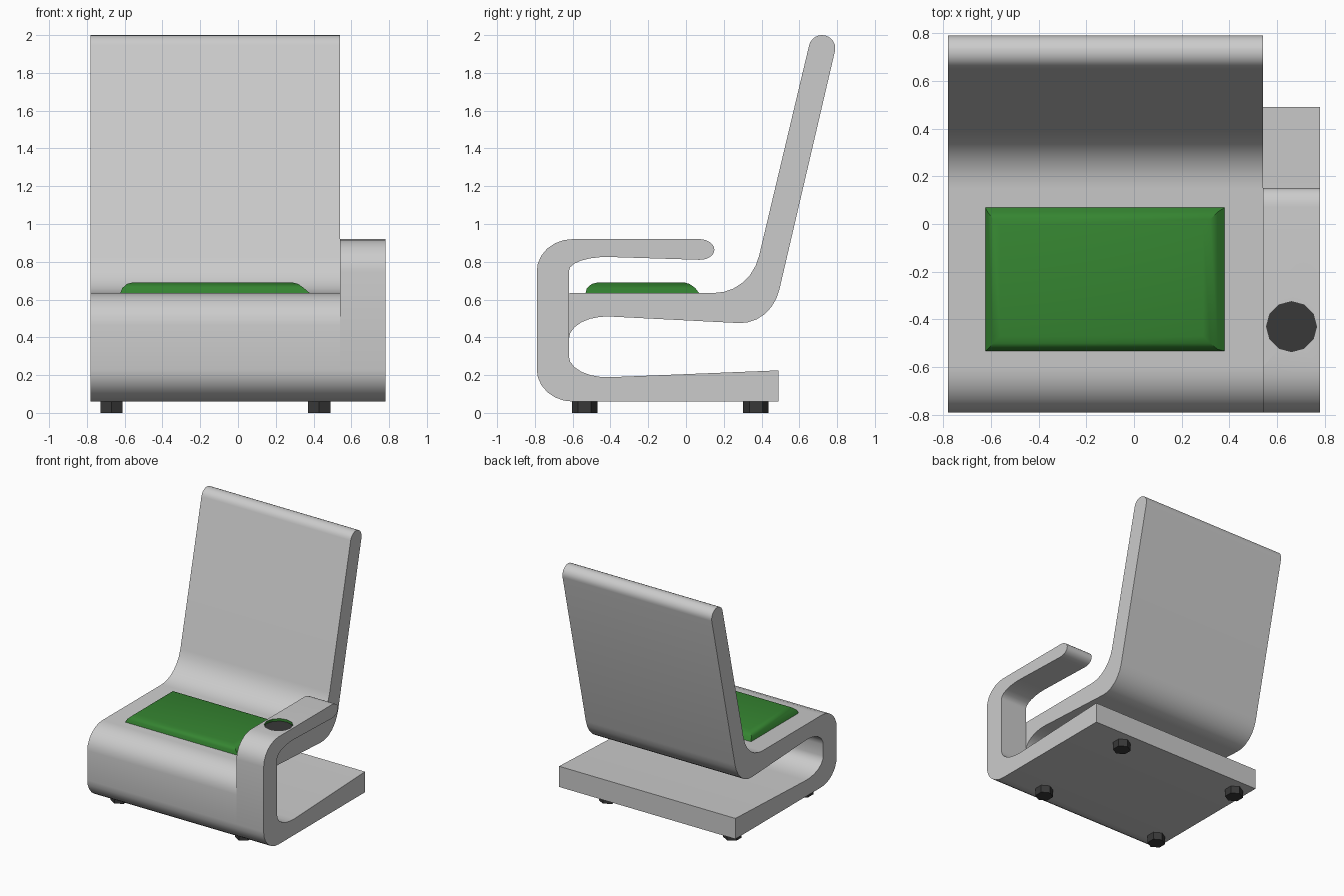
import bpy, bmesh, math
from mathutils import Vector

cube = bpy.data.objects.get("Cube")
if cube:
    bpy.data.objects.remove(cube, do_unlink=True)


def material(name, rgb):
    m = bpy.data.materials.new(name)
    m.use_nodes = True
    m.diffuse_color = (*rgb, 1)
    m.node_tree.nodes["Principled BSDF"].inputs["Base Color"].default_value = (*rgb, 1)
    return m


GREY = material("light grey", (0.6, 0.6, 0.6))
GREEN = material("cushion green", (0.035, 0.23, 0.03))
DARK = material("dark rubber", (0.04, 0.04, 0.04))


def finish(name, bm, mats, angle=40):
    bmesh.ops.recalc_face_normals(bm, faces=bm.faces)
    mesh = bpy.data.meshes.new(name)
    bm.to_mesh(mesh)
    bm.free()
    for m in mats:
        mesh.materials.append(m)
    obj = bpy.data.objects.new(name, mesh)
    bpy.context.collection.objects.link(obj)
    shade(obj, angle)
    return obj


def shade(obj, angle):
    bpy.ops.object.select_all(action="DESELECT")
    obj.select_set(True)
    bpy.context.view_layer.objects.active = obj
    bpy.ops.object.shade_smooth_by_angle(angle=math.radians(angle))


def rounded(corners, steps=6):
    """Each corner is (y, z) or (y, z, trim before, trim after)."""
    pts = []
    for i, c in enumerate(corners):
        p = Vector(c[:2])
        if len(c) == 2:
            pts.append(p)
            continue
        to_prev = (Vector(corners[i - 1][:2]) - p).normalized()
        to_next = (Vector(corners[(i + 1) % len(corners)][:2]) - p).normalized()
        a, b = p + to_prev * c[2], p + to_next * c[3]
        w = math.sin(to_prev.angle(to_next) / 2)
        for k in range(steps + 1):
            t = k / steps
            ka, kp, kb = (1 - t) ** 2, 2 * w * t * (1 - t), t * t
            pts.append((a * ka + p * kp + b * kb) / (ka + kp + kb))
    return pts


def loft(bm, rings):
    """Join equal rings of points into a closed solid."""
    rows = [[bm.verts.new(p) for p in ring] for ring in rings]
    for lo, hi in zip(rows, rows[1:]):
        for i in range(len(lo)):
            j = (i + 1) % len(lo)
            bm.faces.new((lo[i], lo[j], hi[j], hi[i]))
    bm.faces.new(rows[0])
    bm.faces.new(rows[-1])


def extrude_x(name, corners, x0, x1):
    bm = bmesh.new()
    pts = rounded(corners)
    loft(bm, [[(x, p.x, p.y) for p in pts] for x in (x0, x1)])
    return finish(name, bm, [GREY])


def disc(x, y, r, sides):
    turns = [2 * math.pi * k / sides for k in range(sides)]
    return [(x + r * math.sin(a), y + r * math.cos(a)) for a in turns]


def cylinder(name, x, y, r, z0, z1, sides, mats):
    bm = bmesh.new()
    loft(bm, [[(*p, z) for p in disc(x, y, r, sides)] for z in (z0, z1)])
    return finish(name, bm, mats, 30)


# Continuous ribbon: base slab, front curl, seat and reclined back
extrude_x("seat_shell", [
    (0.49, 0.06), (-0.79, 0.06, 0.19, 0.17), (-0.79, 0.635, 0.17, 0.19),
    (0.34, 0.635, 0.19, 0.2),
    (0.668, 2.014, 0.069, 0.069), (0.804, 1.982, 0.069, 0.069),
    (0.451, 0.467, 0.19, 0.17),
    (-0.62, 0.521, 0.22, 0.13), (-0.62, 0.18, 0.12, 0.22), (0.49, 0.225)],
    -0.78, 0.54)

# Side ribbon that curls higher into the armrest
arm = extrude_x("armrest", [
    (0.49, 0.06), (-0.79, 0.06, 0.19, 0.17), (-0.79, 0.92, 0.17, 0.19),
    (0.15, 0.92, 0.08, 0.055), (0.15, 0.808, 0.055, 0.08),
    (-0.62, 0.832, 0.22, 0.08), (-0.62, 0.18, 0.12, 0.22), (0.49, 0.225)],
    0.54, 0.78)

# Shallow cup holder sunk into the armrest: green wall, dark floor
cutter = cylinder("cup_cutter", 0.66, -0.43, 0.105, 0.9, 1.0, 12, [GREEN, DARK])
for f in cutter.data.polygons:
    f.material_index = 1 if abs(f.normal.z) > 0.5 else 0
cut = arm.modifiers.new("cup_holder", "BOOLEAN")
cut.operation = "DIFFERENCE"
cut.solver = "EXACT"
cut.material_mode = "TRANSFER"
cut.object = cutter
bpy.context.view_layer.objects.active = arm
bpy.ops.object.modifier_apply(modifier=cut.name)
bpy.data.objects.remove(cutter, do_unlink=True)
shade(arm, 40)

# Seat cushion: rings of (height, left, right, front, back)
bm = bmesh.new()
rings = []
for z, xl, xr, yf, yb in ((0.63, -0.625, 0.385, -0.533, 0.072),
                          (0.66, -0.613, 0.35, -0.525, 0.05),
                          (0.682, -0.59, 0.32, -0.5, 0.02),
                          (0.69, -0.56, 0.29, -0.47, -0.005)):
    rings.append([(xl, yf, z), (xr, yf, z), (xr, yb, z), (xl, yb, z)])
loft(bm, rings)
finish("seat_cushion", bm, [GREEN], 40)

# Four hexagonal feet
for side, x in (("right", -0.67), ("left", 0.43)):
    for end, y in (("front", -0.537), ("back", 0.37)):
        cylinder(f"{end}_{side}_foot", x, y, 0.0675, 0, 0.061, 6, [DARK])
